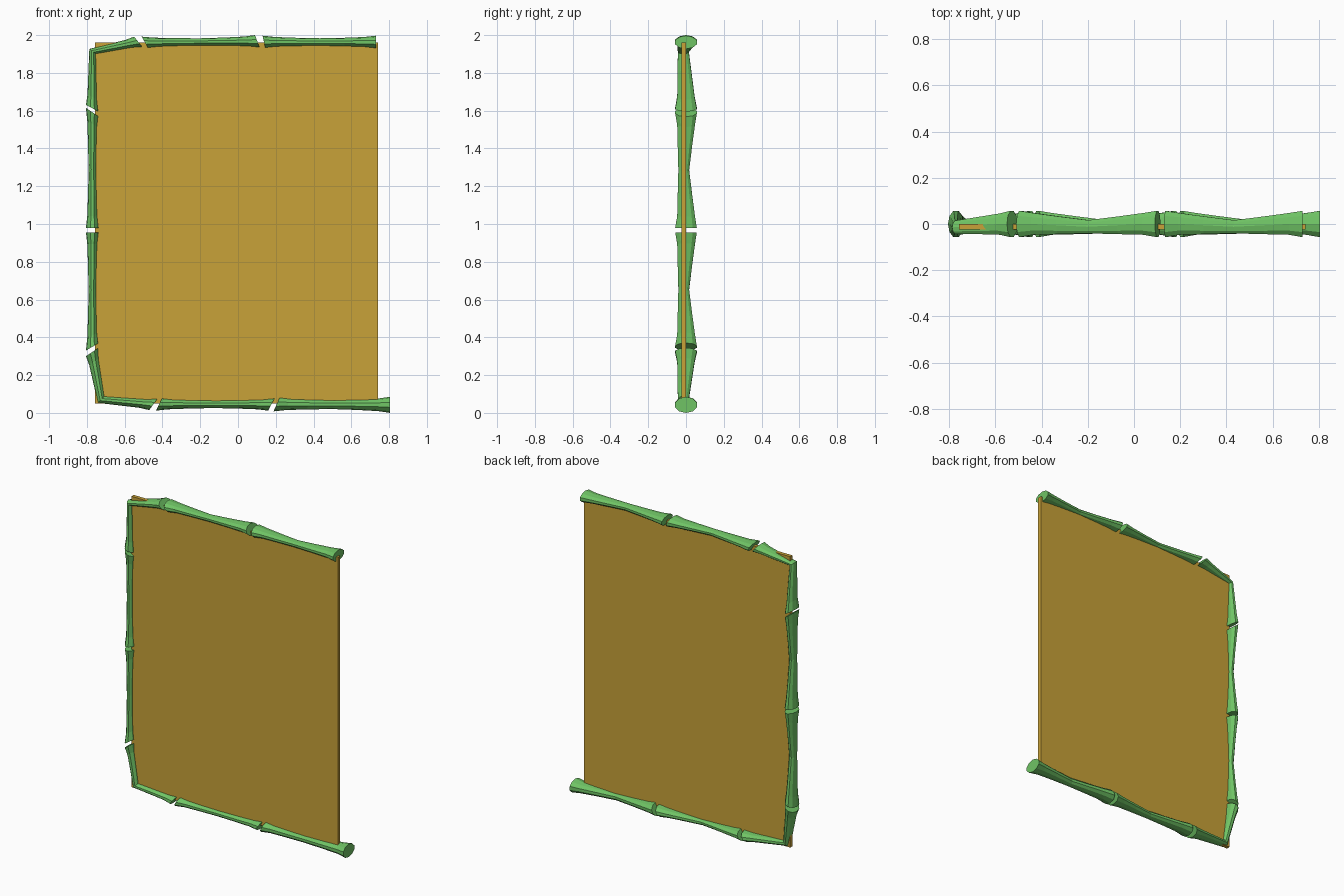
import bpy, bmesh, math
from mathutils import Vector

if "Cube" in bpy.data.objects:
    bpy.data.objects.remove(bpy.data.objects["Cube"])

SIDES = 10

def material(name, rgb):
    m = bpy.data.materials.new(name)
    m.diffuse_color = (*rgb, 1)
    m.use_nodes = True
    m.node_tree.nodes["Principled BSDF"].inputs["Base Color"].default_value = m.diffuse_color
    return m

green = material("bamboo_green", (0.16, 0.55, 0.13))
tan = material("panel_tan", (0.58, 0.36, 0.04))

# Flare profile of a culm: position, width factor, y front, y back
HALF = [(0, 1, -.06, .06), (.1, .8, -.049, .05), (.28, .68, -.046, .035)]
STRAIGHT = HALF + [(.5, .6, -.042, .018)] + [(1 - t, k, a, b) for t, k, a, b in reversed(HALF)]
# Flare profile from a culm end to the bend of a corner piece
BEND = [(0, 1, -.06, .06), (.2, .85, -.049, .048), (.55, .9, -.046, .034), (1, 1, -.045, .016)]

def rings(start, end, profile):
    """Each station is an (outer, inner) pair of x,z points spanning the culm."""
    out = []
    for t, k, y0, y1 in profile:
        a = Vector(start[0]).lerp(Vector(end[0]), t)
        b = Vector(start[1]).lerp(Vector(end[1]), t)
        mid, half = (a + b) / 2, (a - b) / 2 * k
        ring = []
        for i in range(SIDES):
            ang = math.tau * i / SIDES
            p = mid + half * math.cos(ang)
            ring.append((p.x, (y0 + y1) / 2 + (y1 - y0) / 2 * math.sin(ang), p.y))
        out.append(ring)
    return out

def finish(name, bm, mat):
    bmesh.ops.recalc_face_normals(bm, faces=bm.faces[:])
    me = bpy.data.meshes.new(name)
    bm.to_mesh(me)
    bm.free()
    ob = bpy.data.objects.new(name, me)
    me.materials.append(mat)
    bpy.context.collection.objects.link(ob)

def culm(name, loops):
    bm = bmesh.new()
    vs = [[bm.verts.new(p) for p in ring] for ring in loops]
    for r0, r1 in zip(vs, vs[1:]):
        for i in range(SIDES):
            j = (i + 1) % SIDES
            bm.faces.new((r0[i], r0[j], r1[j], r1[i]))
    bm.faces.new(vs[0])
    bm.faces.new(vs[-1])
    finish(name, bm, green)

# Straight culms: end pairs (outer, inner)
straight = {
    "top_culm_right": (((.13, 1.997), (.145, 1.93)), ((.73, 1.997), (.73, 1.927))),
    "top_culm_middle": (((-.51, 1.992), (-.475, 1.93)), ((.09, 2.0), (.115, 1.932))),
    "side_culm_upper": (((-.805, 1.615), (-.737, 1.568)), ((-.805, .98), (-.735, .98))),
    "side_culm_lower": (((-.805, .955), (-.735, .955)), ((-.805, .33), (-.737, .37))),
    "bottom_culm_middle": (((-.435, .012), (-.40, .08)), ((.16, .012), (.195, .08))),
    "bottom_culm_right": (((.188, .008), (.222, .085)), ((.805, 0), (.805, .085))),
}
for name, (s, e) in straight.items():
    culm(name, rings(s, e, STRAIGHT))

# Corner culms: first end, bend, second end
corners = {
    "top_corner_culm": (((-.55, 1.992), (-.505, 1.935)), ((-.787, 1.927), (-.752, 1.9)),
                        ((-.805, 1.63), (-.737, 1.595))),
    "bottom_corner_culm": (((-.805, .30), (-.737, .345)), ((-.742, .053), (-.707, .088)),
                           ((-.47, .015), (-.425, .077))),
}
for name, (s, c, e) in corners.items():
    culm(name, rings(s, c, BEND) + rings(e, c, BEND)[-2::-1])

# Flat panel held by the frame
bm = bmesh.new()
bmesh.ops.create_cube(bm, size=1)
bmesh.ops.scale(bm, vec=(1.5, .024, 1.91), verts=bm.verts)
bmesh.ops.translate(bm, vec=(-.008, -.011, 1.005), verts=bm.verts)
finish("panel", bm, tan)
